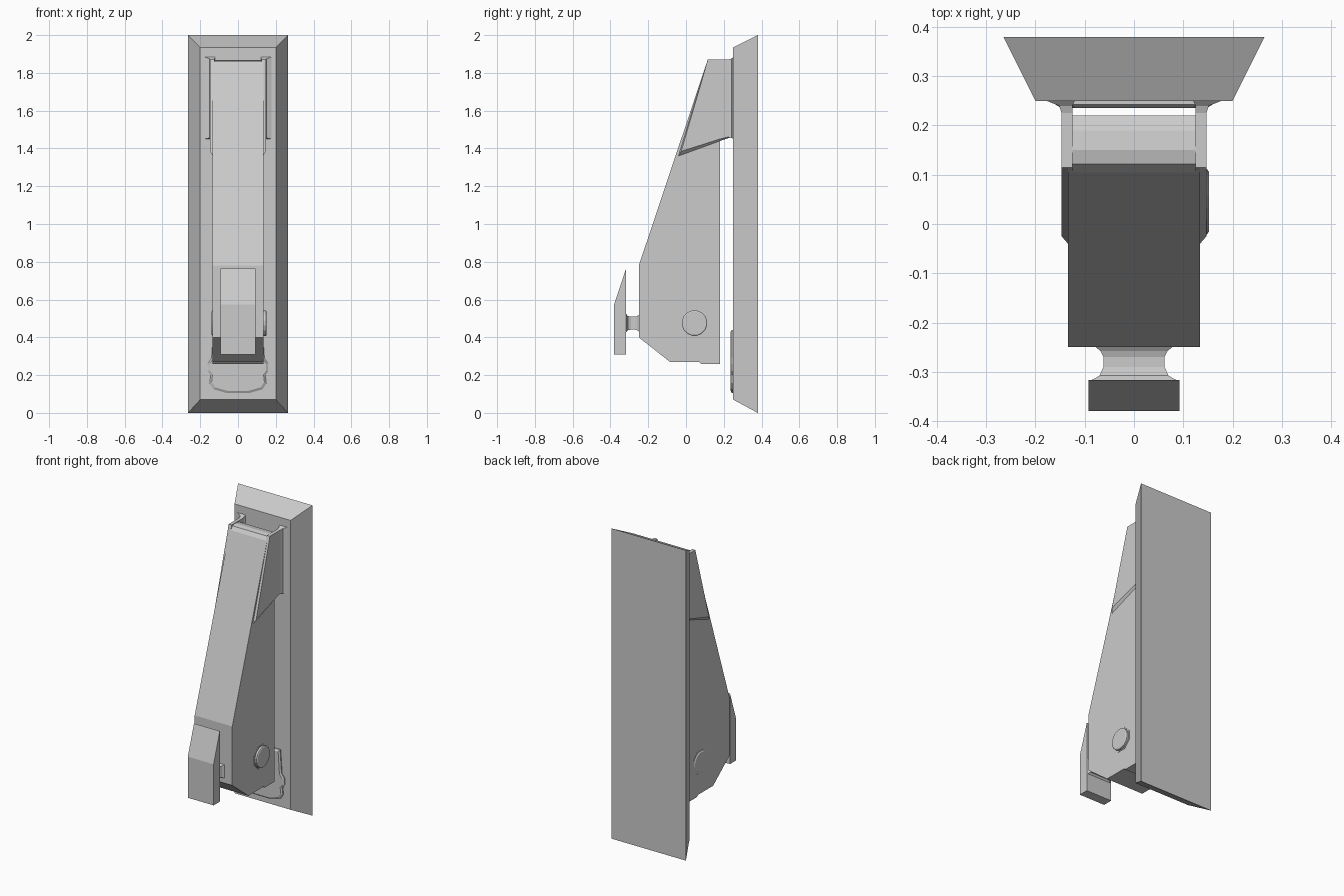
import bpy
import bmesh
import math

if "Cube" in bpy.data.objects:
    bpy.data.objects.remove(bpy.data.objects["Cube"], do_unlink=True)

GREY = (0.6, 0.6, 0.6, 1)
metal = bpy.data.materials.new("plain grey")
metal.use_nodes = True
metal.diffuse_color = GREY
metal.node_tree.nodes["Principled BSDF"].inputs["Base Color"].default_value = GREY


def loft(name, rings):
    """Skin equal-length rings of points and cap both ends."""
    bm = bmesh.new()
    loops = [[bm.verts.new(p) for p in ring] for ring in rings]
    n = len(loops[0])
    for a, b in zip(loops, loops[1:]):
        for i in range(n):
            j = (i + 1) % n
            bm.faces.new((a[i], a[j], b[j], b[i]))
    bm.faces.new(loops[0][::-1])
    bm.faces.new(loops[-1])
    bmesh.ops.recalc_face_normals(bm, faces=bm.faces)
    mesh = bpy.data.meshes.new(name)
    bm.to_mesh(mesh)
    bm.free()
    mesh.materials.append(metal)
    obj = bpy.data.objects.new(name, mesh)
    bpy.context.collection.objects.link(obj)
    return obj


def side_profile(x, points):
    return [(x, y, z) for y, z in points]


def rect(y, x0, x1, z0, z1):
    return [(x0, y, z0), (x1, y, z0), (x1, y, z1), (x0, y, z1)]


def disc(x, radius, sides=16, y=0.045, z=0.475):
    turn = math.tau / sides
    return [(x, y + radius * math.cos((i + 0.5) * turn),
             z + radius * math.sin((i + 0.5) * turn)) for i in range(sides)]


# Backing plate with wide chamfered sides
loft("backing_plate", [rect(0.38, -0.265, 0.265, 0, 2),
                       rect(0.25, -0.2, 0.2, 0.07, 1.935)])

# Tapered lever body with a rounded top edge
body = [(-0.25, 0.40), (-0.085, 0.27), (0.07, 0.27), (0.08, 0.26), (0.18, 0.26),
        (0.18, 1.44), (0.22, 1.46), (0.22, 1.845), (0.19, 1.862), (0.15, 1.868),
        (0.122, 1.862), (0.105, 1.84), (-0.25, 0.78)]
loft("lever_body", [side_profile(x, body) for x in (-0.134, 0.134)])

# Upper bracket cheeks that join the lever to the plate
inner = [(-0.04, 1.36), (0.18, 1.44), (0.24, 1.46), (0.24, 1.87), (0.115, 1.87)]
outer = [(-0.025, 1.385), (0.18, 1.45), (0.24, 1.465), (0.24, 1.87), (0.115, 1.87)]
for side, s in (("left", 1), ("right", -1)):
    loft(side + "_cheek", [side_profile(s * 0.125, inner),
                           side_profile(s * 0.134, inner),
                           side_profile(s * 0.147, outer)])
    loft(side + "_cheek_foot", [rect(0.225, s * 0.125, s * 0.147, 1.46, 1.87),
                                rect(0.24, s * 0.125, s * 0.152, 1.455, 1.875),
                                rect(0.251, s * 0.12, s * 0.18, 1.45, 1.885)])

# Pivot bolt heads, the left one standing further out
for side, s, reach in (("left", 1, 0.152), ("right", -1, 0.14)):
    loft(side + "_bolt_washer", [disc(s * 0.12, 0.078, 8), disc(s * 0.136, 0.078, 8)])
    loft(side + "_bolt_head", [disc(s * 0.12, 0.068), disc(s * (reach - 0.004), 0.068),
                               disc(s * reach, 0.062)])

# Thumb pad on a waisted neck
pad = [(-0.38, 0.31), (-0.317, 0.31), (-0.317, 0.765), (-0.38, 0.575)]
loft("thumb_pad", [side_profile(x, pad) for x in (-0.092, 0.092)])
neck = [(-0.318, 0.088, 0.05), (-0.308, 0.07, 0.038), (-0.29, 0.062, 0.034),
        (-0.27, 0.062, 0.034), (-0.258, 0.068, 0.038), (-0.248, 0.08, 0.045)]
loft("thumb_pad_neck", [rect(y, -w, w, 0.475 - h, 0.475 + h) for y, w, h in neck])

# Low raised seat on the plate behind the lever tip
half = [(0.06, 0.105), (0.13, 0.125), (0.15, 0.155), (0.145, 0.2),
        (0.16, 0.22), (0.16, 0.26), (0.14, 0.29), (0.13, 0.44)]
outline = half + [(-x, z) for x, z in reversed(half)]
loft("lever_seat", [[(x * k, y, 0.27 + (z - 0.27) * k) for x, z in outline]
                    for y, k in ((0.251, 1.0), (0.243, 1.0), (0.236, 0.93))])
